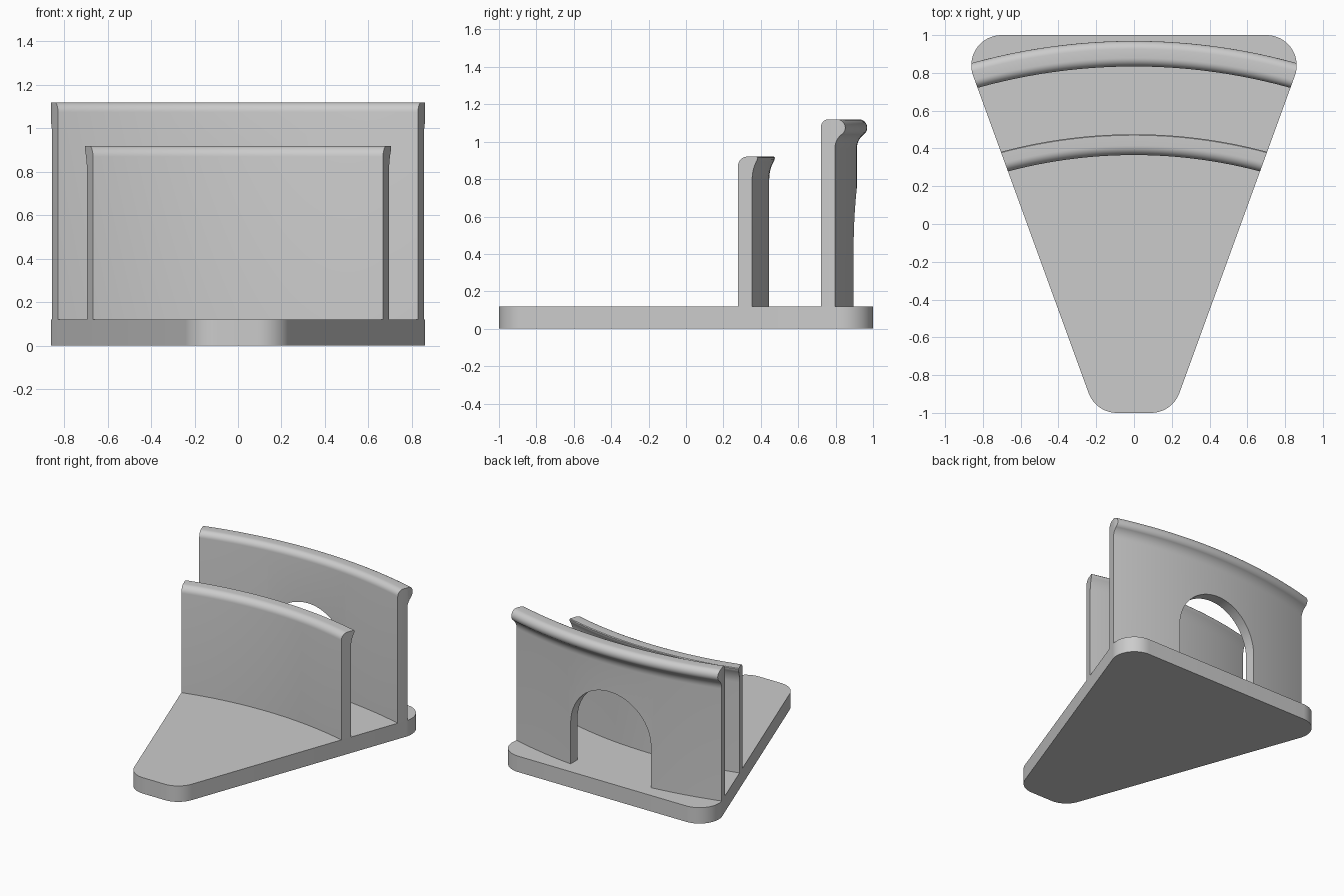
import bpy
import bmesh
from math import sin, cos, tan, radians

if "Cube" in bpy.data.objects:
    bpy.data.objects.remove(bpy.data.objects["Cube"], do_unlink=True)

PLATE_TOP = 0.12
ARC_Y = -2.25           # shared centre of both curved walls
SLOPE = tan(radians(20))

grey = bpy.data.materials.new("plain grey")
grey.use_nodes = True
grey.diffuse_color = (0.6, 0.6, 0.6, 1)
grey.node_tree.nodes["Principled BSDF"].inputs["Base Color"].default_value = (0.6, 0.6, 0.6, 1)


def loft(name, rings):
    """Closed solid through a row of matching rings."""
    bm = bmesh.new()
    rows = [[bm.verts.new(p) for p in ring] for ring in rings]
    for a, b in zip(rows, rows[1:]):
        for i in range(len(a)):
            j = (i + 1) % len(a)
            bm.faces.new((a[i], a[j], b[j], b[i]))
    bm.faces.new(rows[0])
    bm.faces.new(rows[-1])
    bmesh.ops.recalc_face_normals(bm, faces=bm.faces)
    mesh = bpy.data.meshes.new(name)
    bm.to_mesh(mesh)
    bm.free()
    mesh.materials.append(grey)
    ob = bpy.data.objects.new(name, mesh)
    bpy.context.collection.objects.link(ob)
    return ob


def activate(ob):
    bpy.ops.object.select_all(action='DESELECT')
    ob.select_set(True)
    bpy.context.view_layer.objects.active = ob


def cut(ob, cutter, operation):
    mod = ob.modifiers.new("cut", 'BOOLEAN')
    mod.operation = operation
    mod.solver = 'EXACT'
    mod.object = cutter
    activate(ob)
    bpy.ops.object.modifier_apply(modifier=mod.name)
    bpy.data.objects.remove(cutter, do_unlink=True)


def arc(cx, cy, r, start, end, n=8):
    angles = [radians(start + (end - start) * i / n) for i in range(n + 1)]
    return [(cx + r * cos(a), cy + r * sin(a)) for a in angles]


def wedge_outline(r=0.16):
    """Trapezoid with rounded corners, right half mirrored."""
    def side_x(y):
        return 0.566 + SLOPE * y
    inset = r / cos(radians(20))
    front_y, back_y = -1 + r, 1 - r
    half = arc(side_x(front_y) - inset, front_y, r, -90, -20, 12)
    half += arc(side_x(back_y) - inset, back_y, r, -20, 90, 16)
    return half + [(-x, y) for x, y in reversed(half)]


def prism(name, z0, z1):
    return loft(name, [[(x, y, z) for x, y in wedge_outline()] for z in (z0, z1)])


def curved_wall(name, profile, front_radius, steps=64):
    """Sweep a (depth, height) profile round the arc and trim it to the wedge."""
    rings = []
    for i in range(steps + 1):
        a = radians(-21 + 42 * i / steps)
        rings.append([((front_radius + d) * sin(a), ARC_Y + (front_radius + d) * cos(a), z)
                      for d, z in profile])
    wall = loft(name, rings)
    cut(wall, prism("trim", -0.5, 2), 'INTERSECT')
    return wall


# Base plate
base = prism("base_plate", 0, PLATE_TOP)

# Front wall: rounded front edge, back sweeping out to a thin lip
front_profile = [(0, PLATE_TOP)]
front_profile += arc(0.05, 0.87, 0.05, 180, 90)
front_profile += [(0.105, 0.92), (0.11, 0.915)]
front_profile += arc(0.28, 0.80, 0.20, 149, 180)
front_profile += [(0.08, PLATE_TOP)]
front_wall = curved_wall("front_wall", front_profile, 2.615)

# Back wall: taller, with a rounded bead flowing into the back of its top
back_profile = [(0, PLATE_TOP)]
back_profile += arc(0.045, 1.075, 0.045, 180, 90)
back_profile += arc(0.09, 1.075, 0.045, 88, -50, 12)
back_profile += arc(0.173, 0.965, 0.093, 127, 180, 8)
back_profile += [(0.08, PLATE_TOP)]
back_wall = curved_wall("back_wall", back_profile, 3.084)

# Arched opening in the back wall
arch = [(0.335, 0.0)] + arc(0, 0.425, 0.335, 0, 180, 40) + [(-0.335, 0.0)]
cut(back_wall, loft("arch_cutter", [[(x, y, z) for x, z in arch] for y in (0.6, 1.2)]),
    'DIFFERENCE')

for ob in (base, front_wall, back_wall):
    activate(ob)
    bpy.ops.object.shade_smooth_by_angle(angle=radians(30))
